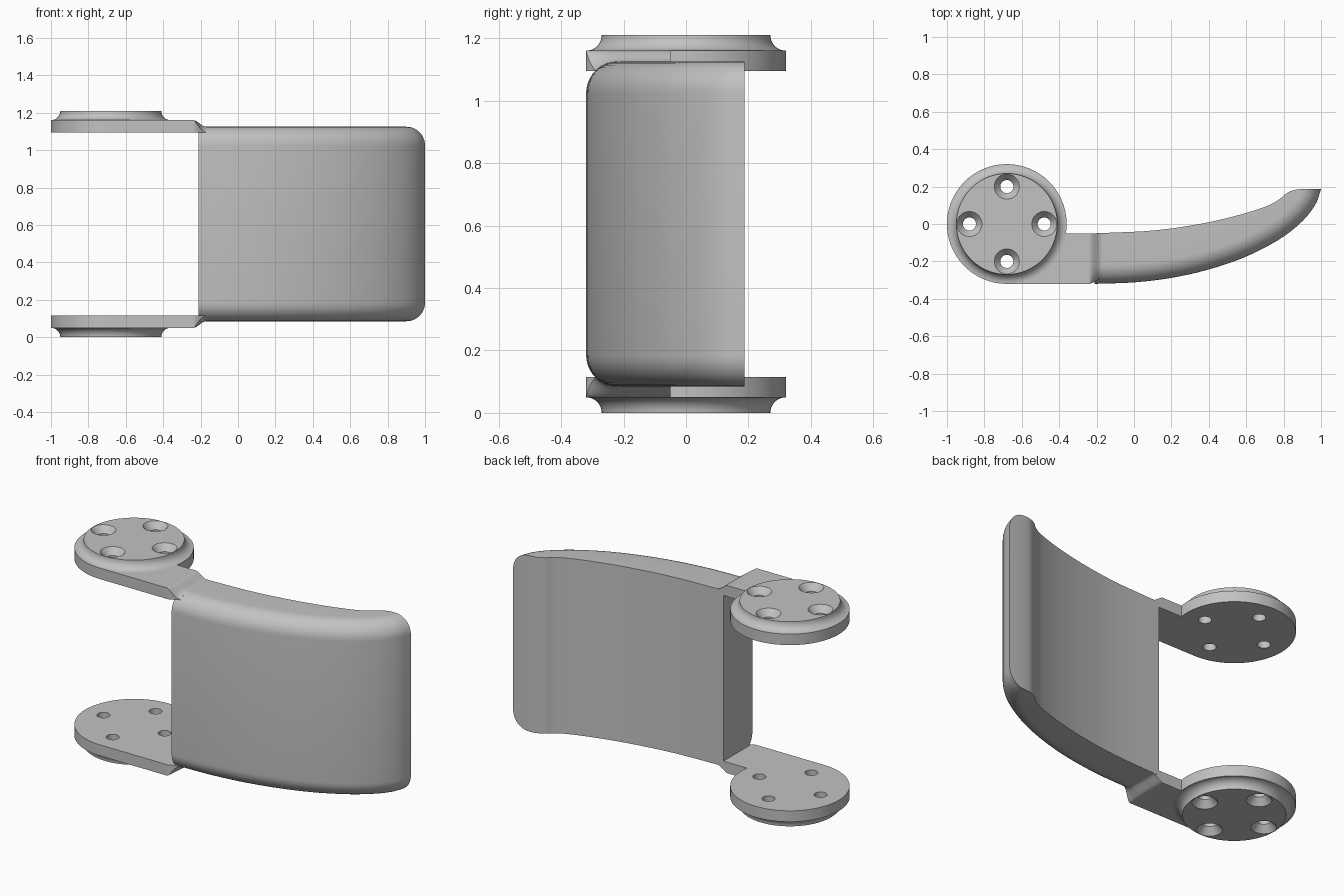
import bpy, bmesh, math
from mathutils import Vector

if "Cube" in bpy.data.objects:
    bpy.data.objects.remove(bpy.data.objects["Cube"], do_unlink=True)

MID = 0.605                      # height of the mirror plane
HALF = 0.52                      # half height of the paddle
FILLET = 0.1
TIP = 0.187                      # depth of the flat paddle tip
FRONT, BACK = -0.32, -0.05       # depth range of the arms
PLATE_LOW, PLATE_TOP, CAP_TOP = 0.49, 0.555, 0.605
HUB = Vector((-0.68, 0))
HUB_R = 0.32
ARM_END, FLARE_END = -0.24, -0.17

grey = bpy.data.materials.new("satin grey")
grey.use_nodes = True
grey.diffuse_color = (0.54, 0.54, 0.54, 1)
grey.node_tree.nodes["Principled BSDF"].inputs["Base Color"].default_value = (0.54, 0.54, 0.54, 1)


def loft(bm, rings):
    """Skin a list of equal-length rings and close both ends."""
    loops = [[bm.verts.new(p) for p in ring] for ring in rings]
    n = len(loops[0])
    for a, b in zip(loops, loops[1:]):
        for i in range(n):
            j = (i + 1) % n
            bm.faces.new((a[i], a[j], b[j], b[i]))
    bm.faces.new(loops[0][::-1])
    bm.faces.new(loops[-1])


def make(name, *lofts):
    bm = bmesh.new()
    for rings in lofts:
        loft(bm, rings)
    bmesh.ops.recalc_face_normals(bm, faces=bm.faces)
    mesh = bpy.data.meshes.new(name)
    bm.to_mesh(mesh)
    bm.free()
    mesh.materials.append(grey)
    obj = bpy.data.objects.new(name, mesh)
    obj.location.z = MID
    bpy.context.collection.objects.link(obj)
    return obj


def activate(obj):
    bpy.ops.object.select_all(action='DESELECT')
    obj.select_set(True)
    bpy.context.view_layer.objects.active = obj


def smooth(obj):
    activate(obj)
    bpy.ops.object.shade_smooth_by_angle(angle=math.radians(32))


def spline(points, steps=6):
    """Catmull-Rom curve through the points."""
    p = [Vector(q) for q in points]
    p = [2 * p[0] - p[1]] + p + [2 * p[-1] - p[-2]]
    out = []
    for a, b, c, d in zip(p, p[1:], p[2:], p[3:]):
        for k in range(steps):
            t = k / steps
            out.append(0.5 * (2 * b + (c - a) * t + (2 * a - 5 * b + 4 * c - d) * t * t
                              + (3 * b - a - 3 * c + d) * t ** 3))
    return out + [p[-2]]


def circle(r, z, centre=HUB, n=64):
    return [(centre.x + r * math.cos(math.tau * i / n),
             centre.y + r * math.sin(math.tau * i / n), z) for i in range(n)]


# Curved paddle, with its outer edge rounded at top and bottom
outer = spline([(-0.21, FRONT), (0, -0.312), (0.2, -0.288), (0.4, -0.243), (0.6, -0.174),
                (0.78, -0.08), (0.9, 0.015), (0.97, 0.105), (1, TIP)])
inner = spline([(0.89, TIP), (0.85, 0.18), (0.81, 0.16), (0.77, 0.127), (0.7, 0.092),
                (0.55, 0.045), (0.35, 0), (0.1, -0.035), (-0.21, BACK)])
inward = []
for i in range(len(outer)):
    t = (outer[min(i + 1, len(outer) - 1)] - outer[max(i - 1, 0)]).normalized()
    inward.append(Vector((-t.y, t.x)))
# Turn the offset directions gradually so that the tip stays flat
for i, p in enumerate(outer):
    w = max(0, (p.y + 0.1) / (TIP + 0.1))
    inward[i] = inward[i].lerp(Vector((-1, 0)), w * w).normalized()
inward[0] = Vector((0, 1))


def paddle_ring(offset, z):
    edge = [p + n * offset for p, n in zip(outer, inward)]
    return [(p.x, min(p.y, TIP), z) for p in edge + inner]


angles = [math.pi / 2 * k / 10 for k in range(11)]
upper = [(FILLET * (1 - math.cos(a)), HALF - FILLET * (1 - math.sin(a))) for a in angles]
layers = [(d, -z) for d, z in reversed(upper)] + upper
smooth(make("paddle", [paddle_ring(d, z) for d, z in layers]))

# Hub plate with a straight arm
start = math.asin(BACK / HUB_R)
sweep = 1.5 * math.pi - start
arc = [HUB + HUB_R * Vector((math.cos(start + sweep * i / 64), math.sin(start + sweep * i / 64)))
       for i in range(65)]
outline = arc + [Vector((ARM_END, FRONT)), Vector((ARM_END, BACK))]
plate = make("hub_plate", [[(p.x, p.y, z) for p in outline] for z in (PLATE_LOW, PLATE_TOP)])

# Hub cap with a hollow rounded rim
cove = CAP_TOP - PLATE_TOP
rim = [(HUB_R - cove * math.sin(a), CAP_TOP - cove * math.cos(a))
       for a in [math.pi / 2 * k / 8 for k in range(9)]]
cap = make("hub_cap", [circle(r, z) for r, z in [(0.31, 0.54)] + rim])


# Flare that blends the arm into the paddle
def paddle_top(y):
    d = min(y - FRONT, FILLET)
    return HALF - FILLET + math.sqrt(max(0, FILLET ** 2 - (FILLET - d) ** 2))


ys = [FRONT + FILLET * (1 - math.cos(a)) for a in angles] + [BACK]
sections = []
for k in range(13):
    t = k / 12
    s = t * t * (3 - 2 * t)
    x = ARM_END + (FLARE_END - ARM_END) * t
    # The front edge draws back to meet the rounded paddle edge
    row = [y + 0.03 * s * (BACK - y) / (BACK - FRONT) for y in ys]
    top = [(x, y, PLATE_TOP * (1 - s) + paddle_top(y) * s) for y in row]
    sections.append(top + [(x, y, PLATE_LOW) for y in reversed(row)])
flare = make("arm_flare", sections)

# Four countersunk screw holes
centres = [HUB + 0.2 * Vector((math.cos(a), math.sin(a)))
           for a in [math.pi / 2 * k for k in range(4)]]
steps = [(0.035, 0.45), (0.035, 0.567), (0.067, CAP_TOP), (0.071, 0.61)]
cutter = make("screw_hole_cutter", *[[circle(r, z, c, 32) for r, z in steps] for c in centres])
cutter.hide_render = True
for obj in (plate, cap):
    activate(obj)
    cut = obj.modifiers.new("screw holes", 'BOOLEAN')
    cut.operation = 'DIFFERENCE'
    cut.solver = 'EXACT'
    cut.object = cutter
    bpy.context.view_layer.update()
    bpy.ops.object.modifier_apply(modifier=cut.name)
bpy.data.objects.remove(cutter, do_unlink=True)

# Repeat the hardware at the bottom
for obj in (plate, cap, flare):
    smooth(obj)
    mirror = obj.modifiers.new("bottom copy", 'MIRROR')
    mirror.use_axis = (False, False, True)
    mirror.use_mirror_merge = False
